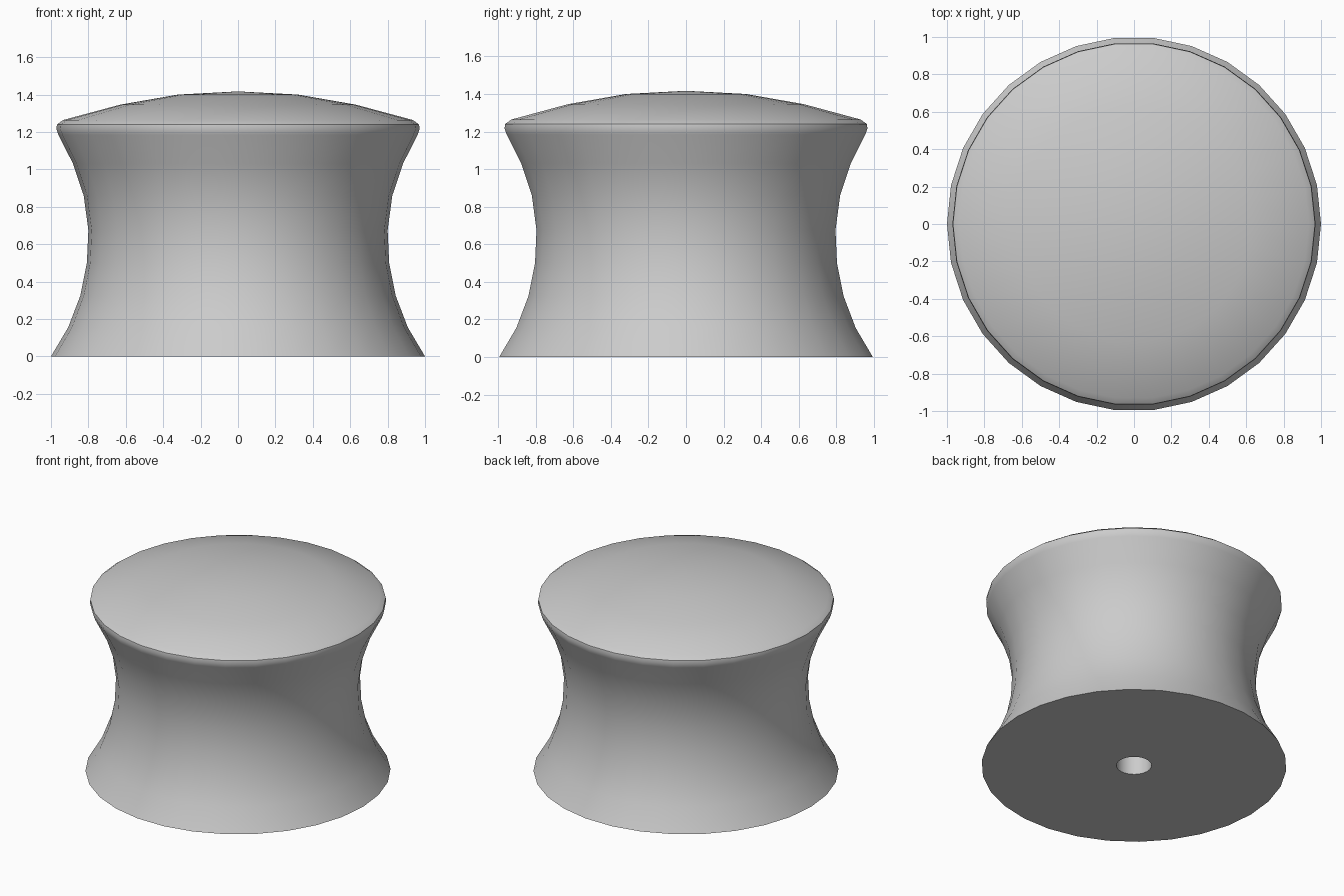
import bpy, bmesh, math

SIDES = 30

cube = bpy.data.objects.get("Cube")
if cube:
    bpy.data.objects.remove(cube, do_unlink=True)

# One plain grey finish
grey = bpy.data.materials.new("light_grey")
grey.use_nodes = True
colour = (0.6, 0.6, 0.6, 1)
grey.diffuse_color = colour
grey.node_tree.nodes["Principled BSDF"].inputs["Base Color"].default_value = colour


def lathe(name, profile):
    """Spin (radius, height) points around z; zero radius becomes a pole."""
    bm = bmesh.new()
    rings = []
    for r, z in profile:
        count = SIDES if r else 1
        rings.append([bm.verts.new((r * math.cos(math.tau * i / SIDES),
                                    r * math.sin(math.tau * i / SIDES), z))
                      for i in range(count)])
    for low, high in zip(rings, rings[1:]):
        for i in range(SIDES):
            j = (i + 1) % SIDES
            if len(low) == 1:
                bm.faces.new((low[0], high[j], high[i]))
            elif len(high) == 1:
                bm.faces.new((low[i], low[j], high[0]))
            else:
                bm.faces.new((low[i], low[j], high[j], high[i]))
    bmesh.ops.recalc_face_normals(bm, faces=bm.faces)
    mesh = bpy.data.meshes.new(name)
    bm.to_mesh(mesh)
    bm.free()
    mesh.materials.append(grey)
    obj = bpy.data.objects.new(name, mesh)
    bpy.context.collection.objects.link(obj)
    return obj


# Profile runs from the blind screw hole, out over the base, up the waist to the dome
screw_hole = [(0, 0.6), (0.115, 0.6), (0.115, 0)]
waist = [(1, 0), (0.908, 0.155), (0.843, 0.325), (0.808, 0.5), (0.8, 0.675),
         (0.825, 0.86), (0.882, 1.03), (0.96, 1.185)]
rim = [(0.971, 1.215), (0.968, 1.24), (0.935, 1.264)]
dome = [(0.63, 1.346), (0.32, 1.4), (0, 1.417)]

knob = lathe("knob", screw_hole + waist + rim + dome)
bpy.ops.object.select_all(action="DESELECT")
knob.select_set(True)
bpy.context.view_layer.objects.active = knob
bpy.ops.object.shade_smooth_by_angle(angle=math.radians(40))
